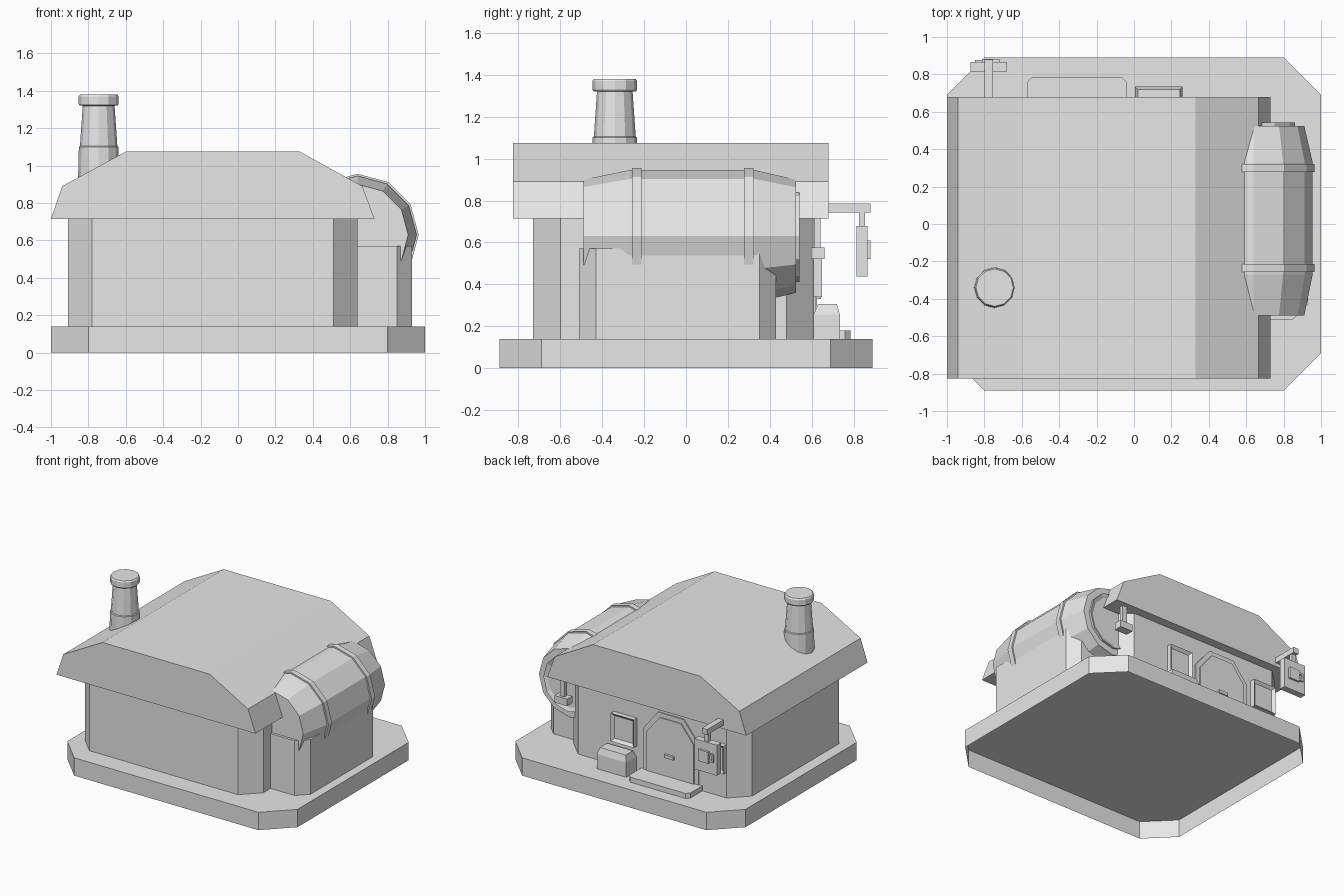
import bpy, bmesh, math
from mathutils import Vector

old = bpy.data.objects.get("Cube")
if old:
    bpy.data.objects.remove(old, do_unlink=True)

GREY = (0.8, 0.8, 0.8, 1)
grey = bpy.data.materials.new("plain grey")
grey.use_nodes = True
grey.diffuse_color = GREY
grey.node_tree.nodes["Principled BSDF"].inputs["Base Color"].default_value = GREY


def finish(name, bm):
    bmesh.ops.recalc_face_normals(bm, faces=bm.faces)
    mesh = bpy.data.meshes.new(name)
    bm.to_mesh(mesh)
    bm.free()
    mesh.materials.append(grey)
    obj = bpy.data.objects.new(name, mesh)
    bpy.context.collection.objects.link(obj)
    return obj


def prism(name, outline, start, end, axis="z", open_start=False):
    """Extrude a 2D outline along z, or an x-z outline along y."""
    bm = bmesh.new()

    def place(p, t):
        return (p[0], p[1], t) if axis == "z" else (p[0], t, p[1])

    a = [bm.verts.new(place(p, start)) for p in outline]
    b = [bm.verts.new(place(p, end)) for p in outline]
    bm.faces.new(b)
    if not open_start:
        bm.faces.new(a)
    for i in range(len(a)):
        j = (i + 1) % len(a)
        bm.faces.new((a[i], a[j], b[j], b[i]))
    obj = finish(name, bm)
    return obj


def chamfered(x0, x1, y0, y1, c):
    """Rectangle with all four corners cut."""
    return [(x0 + c, y0), (x1 - c, y0), (x1, y0 + c), (x1, y1 - c),
            (x1 - c, y1), (x0 + c, y1), (x0, y1 - c), (x0, y0 + c)]


def box(name, x, y, z):
    return prism(name, [(x[0], y[0]), (x[1], y[0]), (x[1], y[1]), (x[0], y[1])], *z)


def lathe(name, profile, centre, axis="z", sides=12):
    """Spin (radius, position) pairs round an axis and cap both ends."""
    bm = bmesh.new()
    rings = []
    for r, t in profile:
        ring = []
        for i in range(sides):
            a = math.tau * i / sides
            u, v = r * math.cos(a), r * math.sin(a)
            p = (u, v, t) if axis == "z" else (u, t, v)
            ring.append(bm.verts.new(Vector(centre) + Vector(p)))
        rings.append(ring)
    for lo, hi in zip(rings, rings[1:]):
        for i in range(sides):
            j = (i + 1) % sides
            bm.faces.new((lo[i], lo[j], hi[j], hi[i]))
    bm.faces.new(rings[0])
    bm.faces.new(rings[-1])
    return finish(name, bm)


def inset_front(obj, width, depth):
    """Recess a panel into the face that looks to the back of the house."""
    bm = bmesh.new()
    bm.from_mesh(obj.data)
    bm.normal_update()
    face = max(bm.faces, key=lambda f: f.normal.y * 10 + f.calc_center_median().y)
    bmesh.ops.inset_region(bm, faces=[face], thickness=width)
    bmesh.ops.translate(bm, verts=face.verts, vec=(0, -depth, 0))
    bm.to_mesh(obj.data)
    bm.free()


# Hollow base slab, walls and roof
prism("base_slab", chamfered(-1, 1, -0.89, 0.89, 0.2), 0, 0.14, open_start=True)
prism("walls", chamfered(-0.91, 0.64, -0.73, 0.61, 0.13), 0.14, 0.74)
prism("roof", [(-1, 0.715), (-0.94, 0.89), (-0.6, 1.075), (0.33, 1.075),
               (0.665, 0.89), (0.73, 0.715)], -0.825, 0.68, "y")

# Chimney with a foot ring and a cap
lathe("chimney", [(0.112, 0.85), (0.106, 1.1), (0.1, 1.105), (0.085, 1.32),
                  (0.102, 1.322), (0.107, 1.33), (0.107, 1.37), (0.1, 1.38)],
      (-0.745, -0.34, 0))

# Barrel lying against the side wall, with hoops, end lid and plinth
BARREL = (0.64, 0, 0.63)
lathe("barrel", [(0.27, -0.49), (0.315, -0.27), (0.315, 0.33), (0.27, 0.525)], BARREL, "y")
for y in (-0.235, 0.3):
    lathe("barrel_hoop", [(0.3, y - 0.022), (0.326, y - 0.022),
                          (0.326, y + 0.022), (0.3, y + 0.022)], BARREL, "y")
lid = lathe("barrel_lid", [(0.22, 0.5), (0.22, 0.542)], BARREL, "y")
inset_front(lid, 0.03, 0.012)
prism("barrel_plinth", chamfered(0.4, 0.93, -0.51, 0.43, 0.08), 0.14, 0.57)

# Doorway: frame, door leaf, handle and step
DOOR = -0.3


def arch(half, top, cut):
    return [(DOOR - half, 0.14), (DOOR + half, 0.14), (DOOR + half, top - cut),
            (DOOR + half - cut * 0.8, top), (DOOR - half + cut * 0.8, top),
            (DOOR - half, top - cut)]


prism("door_frame", arch(0.24, 0.66, 0.16), 0.58, 0.618, "y")
prism("door_leaf", arch(0.205, 0.625, 0.14), 0.6, 0.626, "y")
box("door_handle", (DOOR - 0.04, DOOR + 0.04), (0.62, 0.645), (0.33, 0.355))
prism("door_step", chamfered(-0.57, -0.04, 0.56, 0.785, 0.025), 0.14, 0.18)

# Windows on both sides of the door, each with a recessed pane
for x in (0.1, -0.68):
    window = box("window", (x - 0.1, x + 0.1), (0.58, 0.65), (0.34, 0.56))
    inset_front(window, 0.03, 0.02)

# Crate with a tapered lid
box("crate", (0.005, 0.26), (0.6, 0.735), (0.14, 0.255))
crate_lid = box("crate_lid", (0.005, 0.26), (0.61, 0.735), (0.255, 0.305))
for v in crate_lid.data.vertices:
    if v.co.z > 0.3:
        v.co.x = 0.1325 + (v.co.x - 0.1325) * 0.88
        v.co.y = 0.63 if v.co.y < 0.67 else 0.72

# Lantern hanging from the eaves
box("lantern_stem", (0.605, 0.645), (0.61, 0.643), (0.57, 0.72))
box("lantern", (0.57, 0.68), (0.597, 0.662), (0.52, 0.575))

# Hanging sign with bracket and a raised mug shape
box("sign_arm", (-0.8, -0.755), (0.6, 0.88), (0.743, 0.786))
box("sign_hanger", (-0.795, -0.76), (0.825, 0.855), (0.67, 0.75))
box("sign_board", (-0.875, -0.68), (0.815, 0.866), (0.438, 0.678))
box("mug_emblem", (-0.81, -0.72), (0.86, 0.882), (0.52, 0.61))
for z in (0.535, 0.585):
    box("mug_handle", (-0.85, -0.81), (0.86, 0.878), (z, z + 0.014))
box("mug_handle", (-0.85, -0.835), (0.86, 0.878), (0.535, 0.599))
